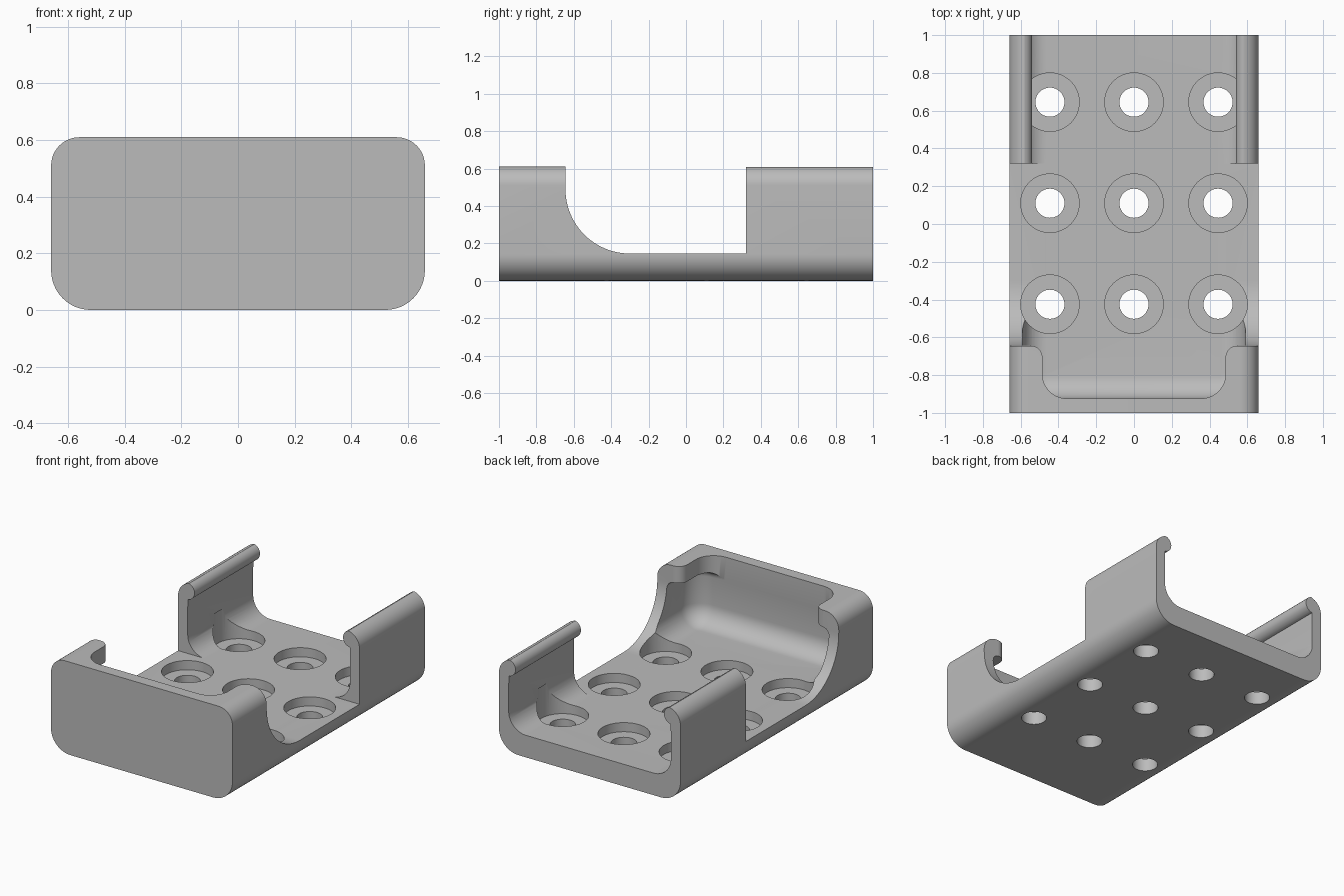
import bpy, bmesh
from math import sin, cos, pi, radians

if "Cube" in bpy.data.objects:
    bpy.data.objects.remove(bpy.data.objects["Cube"])

W, H, FLOOR, INNER = 0.66, 0.61, 0.145, 0.59


def arc(cx, cy, r, a0, a1, n=12):
    """Points on an arc, angles in degrees."""
    steps = [radians(a0 + (a1 - a0) * i / n) for i in range(n + 1)]
    return [(cx + r * cos(a), cy + r * sin(a)) for a in steps]


def mirrored(half):
    """Close a right-hand outline with its mirror image across x = 0."""
    return half + [(-x, y) for x, y in reversed(half) if x > 1e-6]


def loft(name, rings):
    """Solid skinned through rings that share one point count."""
    bm = bmesh.new()
    loops = [[bm.verts.new(p) for p in ring] for ring in rings]
    n = len(loops[0])
    for a, b in zip(loops, loops[1:]):
        for i in range(n):
            j = (i + 1) % n
            bm.faces.new((a[i], a[j], b[j], b[i]))
    bm.faces.new(loops[0])
    bm.faces.new(loops[-1])
    bmesh.ops.recalc_face_normals(bm, faces=bm.faces)
    me = bpy.data.meshes.new(name)
    bm.to_mesh(me)
    bm.free()
    ob = bpy.data.objects.new(name, me)
    bpy.context.collection.objects.link(ob)
    return ob


def extrude(name, outline, place, a, b):
    return loft(name, [[place(u, v, t) for u, v in outline] for t in (a, b)])


def along_x(u, v, t): return (t, u, v)
def along_y(u, v, t): return (u, t, v)
def along_z(u, v, t): return (u, v, t)


# Outer shell with rounded long edges
shell = mirrored([(0, 0)] + arc(W - 0.14, 0.14, 0.14, -90, 0)
                 + arc(W - 0.1, H - 0.1, 0.1, 0, 90) + [(0, H)])
tray = extrude("tray", shell, along_y, -1, 1)


# Inner cavity: rounded box with a filleted floor, running out of the back
def cavity_ring(inset, z):
    x, r = INNER - inset, 0.135 - inset
    y0, y1 = -0.925 + inset, 1.4 - inset
    half = ([(0, y0)] + arc(x - r, y0 + r, r, -90, 0)
            + arc(x - r, y1 - r, r, 0, 90) + [(0, y1)])
    return [(u, v, z) for u, v in mirrored(half)]


R, T = 0.125, 0.05
section = arc(R, FLOOR + R, R, 270, 180) + arc(T, 0.5 - T, T, 180, 90, 6)
cutters = [loft("cavity_cutter", [cavity_ring(d, z) for d, z in section])]

# Front opening between the two corner lips
opening = mirrored([(0, -0.924)] + arc(0.355, -0.794, 0.13, -90, 0)
                   + arc(0.545, -0.705, 0.06, 180, 90) + [(0.545, -0.6), (0, -0.6)])
cutters.append(extrude("opening_cutter", opening, along_z, 0.4, 0.8))

# Rear channel under and between the rounded rail heads
channel = mirrored([(0, 0.4), (INNER - 0.001, 0.4), (INNER - 0.001, 0.5)]
                   + arc(0.595, 0.555, 0.055, 265, 90) + [(0.595, 0.8), (0, 0.8)])
cutters.append(extrude("channel_cutter", channel, along_y, 0, 1.5))

# Side cut-outs with a sweeping front curve
side = ([(0.32, 0.8), (-0.645, 0.8)] + arc(-0.3, 0.49, 0.3445, 180, 270, 24)
        + [(0.32, FLOOR + 0.0005)])
cutters.append(extrude("side_cutter", side, along_x, -1, 1))

# Nine counterbored screw holes
for x in (-0.445, 0, 0.445):
    for y in (-0.425, 0.11, 0.645):
        for r, z0, z1 in ((0.155, 0.085, 0.3), (0.077, -0.1, 0.2)):
            circle = arc(x, y, r, 0, 360, 48)[:-1]
            cutters.append(extrude("hole_cutter", circle, along_z, z0, z1))

for c in cutters:
    c.hide_render = True
    mod = tray.modifiers.new(c.name, 'BOOLEAN')
    mod.operation, mod.solver, mod.object = 'DIFFERENCE', 'EXACT', c

# Bake the cuts and drop the cutters
bpy.context.view_layer.update()
baked = bpy.data.meshes.new_from_object(
    tray.evaluated_get(bpy.context.evaluated_depsgraph_get()))
tray.modifiers.clear()
tray.data = baked
for c in cutters:
    bpy.data.objects.remove(c)

# Plain grey finish
grey = bpy.data.materials.new("plain grey")
grey.use_nodes = True
colour = (0.5, 0.5, 0.5, 1)
grey.diffuse_color = colour
grey.node_tree.nodes["Principled BSDF"].inputs["Base Color"].default_value = colour
tray.data.materials.clear()
tray.data.materials.append(grey)

bpy.context.view_layer.objects.active = tray
tray.select_set(True)
bpy.ops.object.shade_smooth_by_angle(angle=radians(30))
